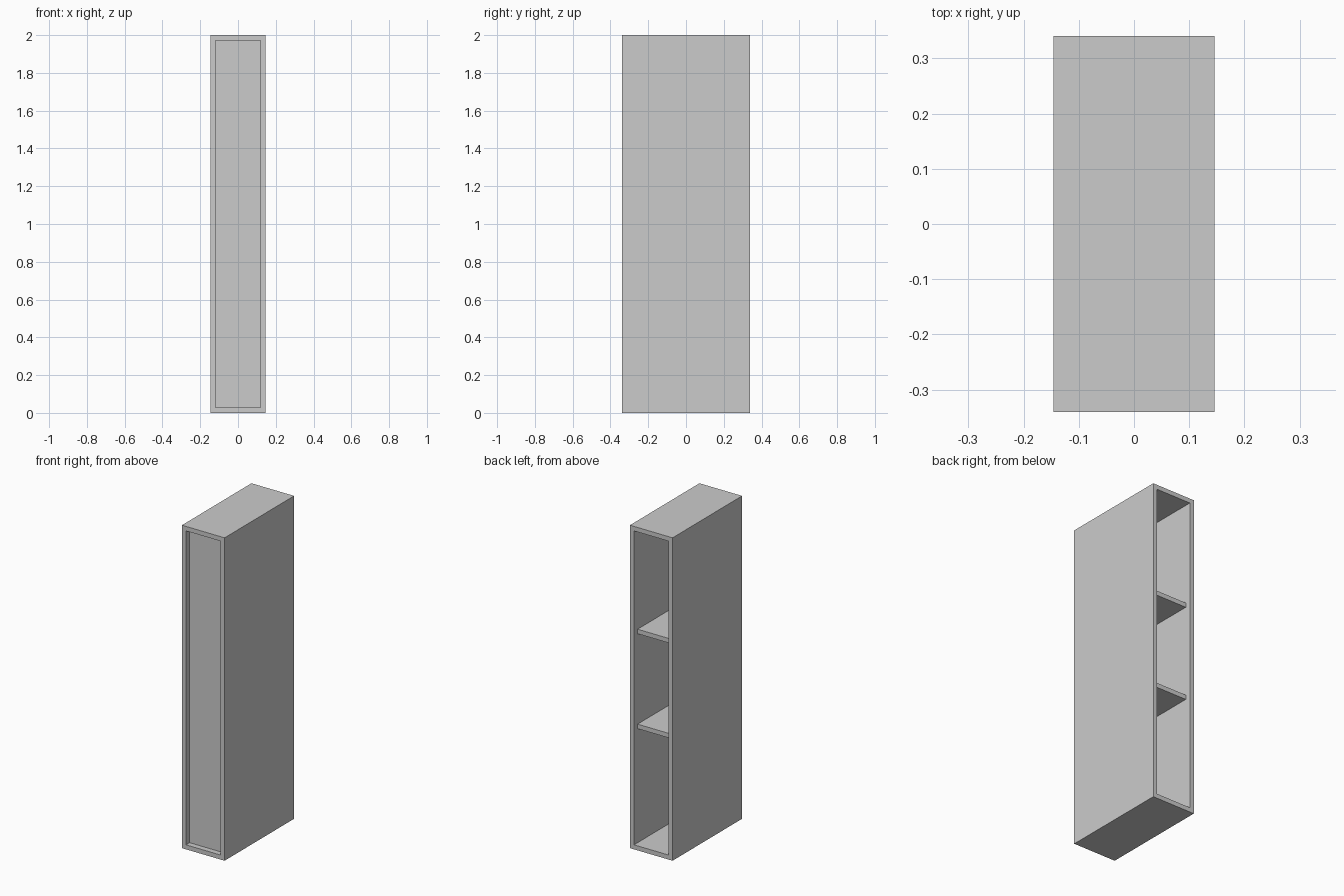
import bpy, bmesh

if "Cube" in bpy.data.objects:
    bpy.data.objects.remove(bpy.data.objects["Cube"])

W, D, H = 0.292, 0.68, 2.0      # outer size
T = 0.028                       # board thickness
RECESS = 0.035                  # inset of panel and shelves from the rims
IN_W = W - 2 * T


def box(name, size, centre):
    bm = bmesh.new()
    bmesh.ops.create_cube(bm, size=1)
    bmesh.ops.scale(bm, vec=size, verts=bm.verts)
    bmesh.ops.translate(bm, vec=centre, verts=bm.verts)
    mesh = bpy.data.meshes.new(name)
    bm.to_mesh(mesh)
    bm.free()
    obj = bpy.data.objects.new(name, mesh)
    bpy.context.collection.objects.link(obj)
    return obj


# Carcass: a box tube open at front and back, thickened inward
carcass = box("carcass", (W, D, H), (0, 0, H / 2))
bm = bmesh.new()
bm.from_mesh(carcass.data)
bm.normal_update()
ends = [f for f in bm.faces if abs(f.normal.y) > 0.9]
bmesh.ops.delete(bm, geom=ends, context='FACES_ONLY')
bm.to_mesh(carcass.data)
bm.free()
wall = carcass.modifiers.new("walls", 'SOLIDIFY')
wall.thickness = T
wall.offset = -1
wall.use_even_offset = True

# Recessed front panel closing the -y side
panel_front = -D / 2 + RECESS
box("front_panel", (IN_W, T, H - 2 * T), (0, panel_front + T / 2, H / 2))

# Two shelves running from the panel to just short of the open back
y0, y1 = panel_front + T, D / 2 - RECESS
for name, top in (("lower_shelf", 0.762), ("upper_shelf", 1.35)):
    box(name, (IN_W, y1 - y0, T), (0, (y0 + y1) / 2, top - T / 2))
